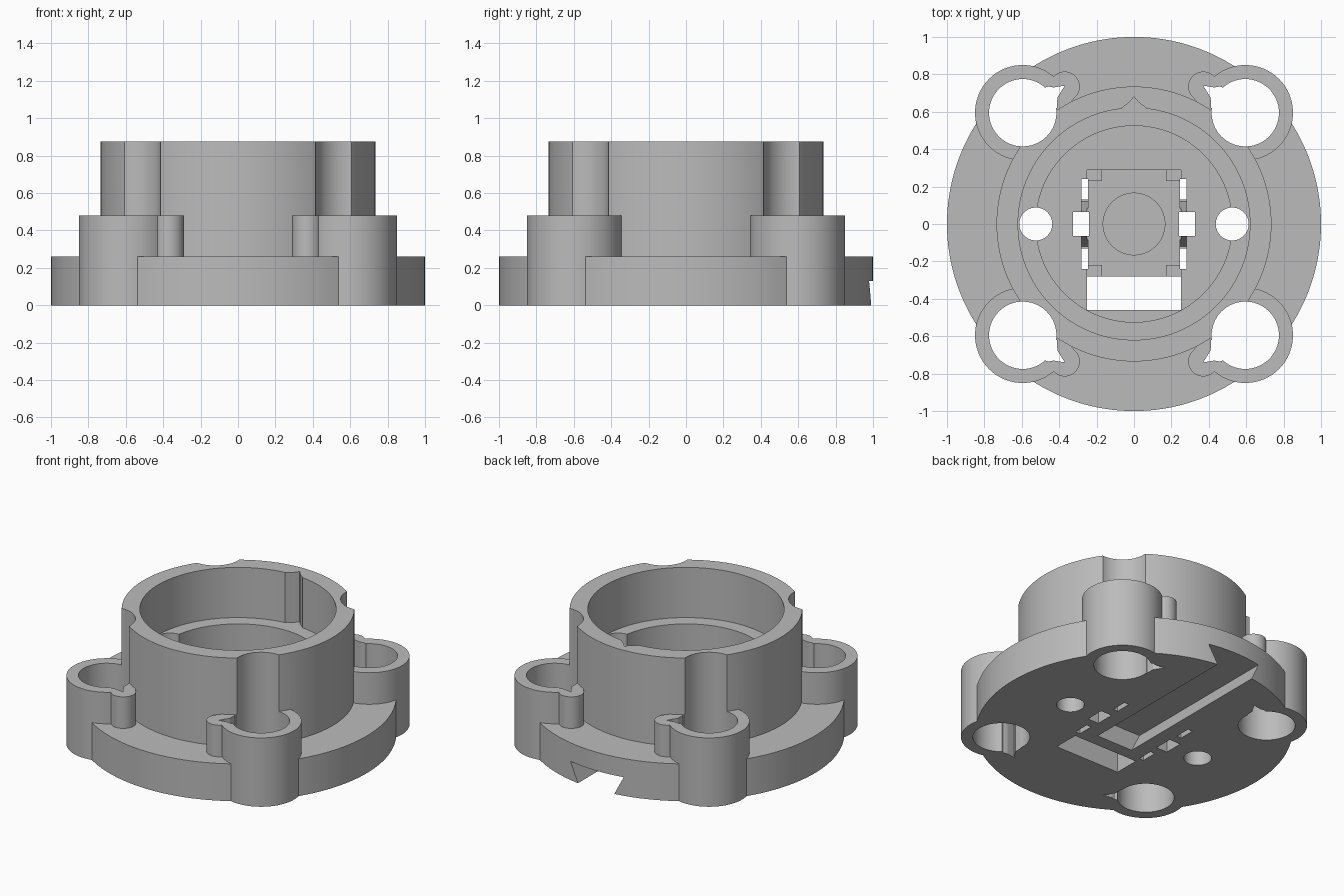
import bpy, bmesh, math

if "Cube" in bpy.data.objects:
    bpy.data.objects.remove(bpy.data.objects["Cube"])

grey = bpy.data.materials.new("plain grey")
grey.use_nodes = True
grey.diffuse_color = (0.5, 0.5, 0.5, 1)
grey.node_tree.nodes["Principled BSDF"].inputs["Base Color"].default_value = grey.diffuse_color


def circle(x, y, r, n=96):
    return [(x + r * math.cos(math.tau * i / n), y + r * math.sin(math.tau * i / n)) for i in range(n)]


def rect(x0, x1, y0, y1):
    return [(x0, y0), (x1, y0), (x1, y1), (x0, y1)]


def prism(name, low, z0, z1, high=None, sx=1, sy=1):
    """Solid between two outlines, optionally mirrored in x and y."""
    bm = bmesh.new()
    a = [bm.verts.new((x * sx, y * sy, z0)) for x, y in low]
    b = [bm.verts.new((x * sx, y * sy, z1)) for x, y in (high or low)]
    bm.faces.new(a)
    bm.faces.new(b)
    for i in range(len(a)):
        j = (i + 1) % len(a)
        bm.faces.new((a[i], a[j], b[j], b[i]))
    bmesh.ops.recalc_face_normals(bm, faces=bm.faces)
    mesh = bpy.data.meshes.new(name)
    bm.to_mesh(mesh)
    bm.free()
    mesh.materials.append(grey)
    ob = bpy.data.objects.new(name, mesh)
    bpy.context.collection.objects.link(ob)
    return ob


def combine(base, tool, operation):
    mod = base.modifiers.new("combine", "BOOLEAN")
    mod.object, mod.operation, mod.solver = tool, operation, "EXACT"
    bpy.context.view_layer.objects.active = base
    bpy.ops.object.modifier_apply(modifier=mod.name)
    bpy.data.objects.remove(tool)


corners = [(sx, sy) for sx in (1, -1) for sy in (1, -1)]
C, H, TOP, FLANGE, LEDGE, FLOOR = 0.595, 0.48, 0.875, 0.26, 0.525, 0.26

# Flange and tower
body = prism("socket_body", circle(0, 0, 1, 160), 0, FLANGE)
combine(body, prism("tower", circle(0, 0, 0.735, 128), 0.1, TOP), "UNION")

# Corner bosses with a small lobe joined to the tower
web = [(0.30, 0.70), (0.36, 0.62), (0.45, 0.62), (0.42, 0.74)]
for sx, sy in corners:
    combine(body, prism("corner_boss", circle(C, C, 0.255), 0, H, None, sx, sy), "UNION")
    combine(body, prism("boss_lobe", circle(0.37, 0.735, 0.08, 48), 0, H, None, sx, sy), "UNION")
    combine(body, prism("lobe_web", web, 0, H, None, sx, sy), "UNION")

# Stepped bore with a pointed key groove
combine(body, prism("upper_bore", circle(0, 0, 0.62, 128), LEDGE, 1), "DIFFERENCE")
combine(body, prism("lower_bore", circle(0, 0, 0.525, 128), FLOOR, 0.9), "DIFFERENCE")
groove = [(-0.09, 0.58), (0.09, 0.58), (0.065, 0.62), (0.025, 0.65), (0, 0.68), (-0.025, 0.65), (-0.065, 0.62)]
combine(body, prism("key_groove", groove, LEDGE, 1), "DIFFERENCE")

# Corner holes with a pointed notch, also relieving the tower wall
notch = [(0.50, 0.72), (0.46, 0.735), (0.43, 0.73), (0.37, 0.74), (0.41, 0.675), (0.412, 0.62), (0.5, 0.6)]
for sx, sy in corners:
    combine(body, prism("corner_hole", circle(C, C, 0.18), -0.1, 1, None, sx, sy), "DIFFERENCE")
    combine(body, prism("hole_notch", notch, -0.1, 0.6, None, sx, sy), "DIFFERENCE")

# Floor pocket, corner seats, centre recess and front window
combine(body, prism("floor_pocket", rect(-0.25, 0.25, -0.28, 0.29), 0.2, 0.4), "DIFFERENCE")
for sx, y in [(s, y) for s in (1, -1) for y in (-0.28, 0.23)]:
    combine(body, prism("corner_seat", rect(0.17, 0.25, y, y + 0.06), 0.18, 0.23, None, sx), "UNION")
combine(body, prism("centre_recess", circle(0, 0, 0.165, 64), 0.17, 0.4), "DIFFERENCE")
combine(body, prism("front_window", rect(-0.25, 0.25, -0.46, -0.28), -0.1, 0.4), "DIFFERENCE")

# Side holes and slits through the floor
for sx in (1, -1):
    combine(body, prism("side_hole", circle(0.525, 0, 0.088, 64), -0.1, 0.7, None, sx), "DIFFERENCE")
    combine(body, prism("middle_slot", rect(0.24, 0.325, -0.065, 0.065), -0.1, 0.4, None, sx), "DIFFERENCE")
    for sy in (1, -1):
        combine(body, prism("end_slit", rect(0.245, 0.28, 0.13, 0.24), -0.1, 0.4, None, sx, sy), "DIFFERENCE")
        combine(body, prism("slit_slope", rect(0.245, 0.28, 0.12, 0.2), 0.08, 0.3,
                            rect(0.245, 0.28, 0.05, 0.2), sx, sy), "DIFFERENCE")

# Dovetail slot open at the back
combine(body, prism("dovetail_slot", rect(-0.135, 0.135, -0.19, 1.1), -0.01, 0.13,
                    rect(-0.205, 0.205, -0.19, 1.1)), "DIFFERENCE")

bpy.ops.object.select_all(action="DESELECT")
body.select_set(True)
bpy.context.view_layer.objects.active = body
bpy.ops.object.shade_smooth_by_angle(angle=math.radians(25))
